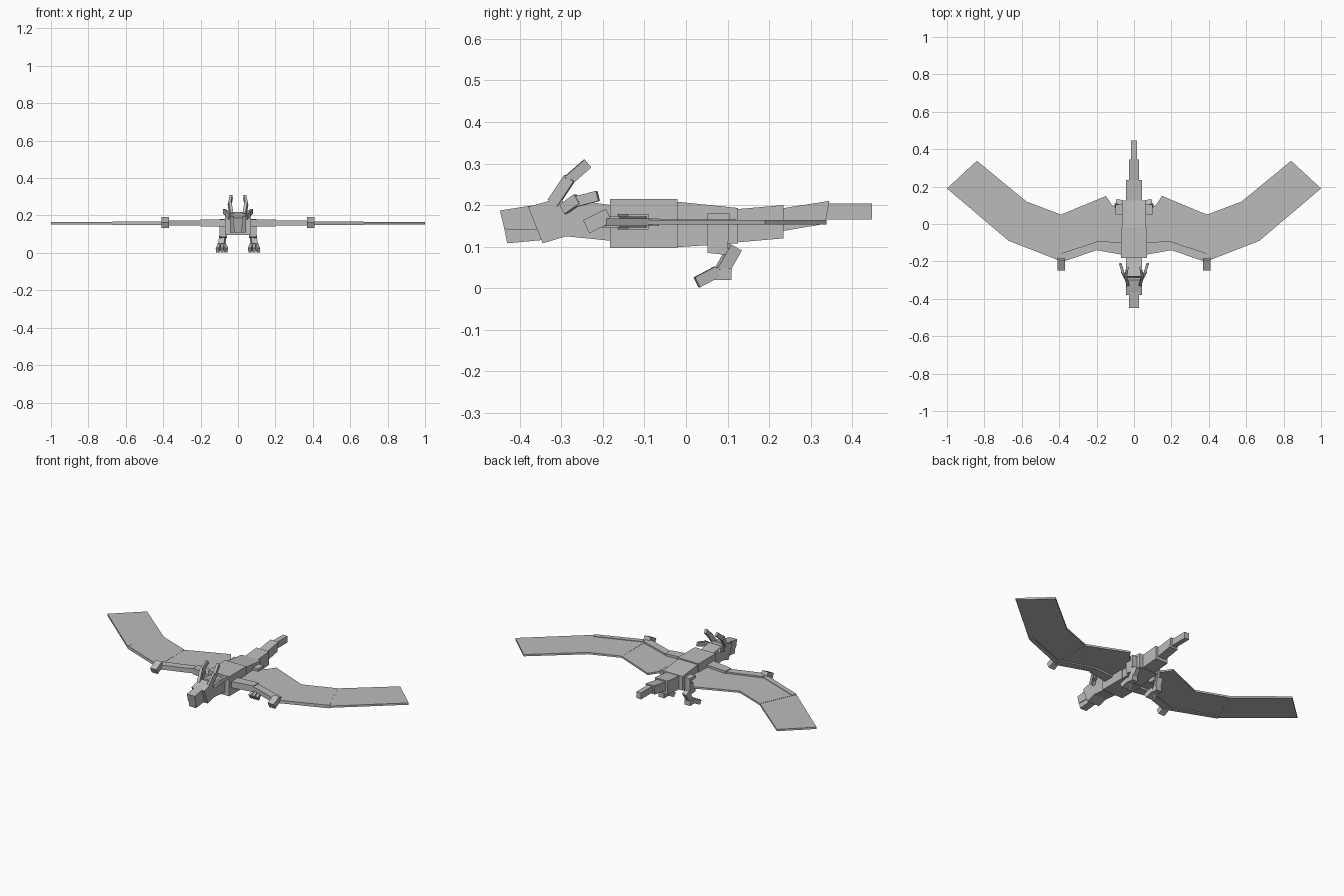
import bpy, bmesh
from mathutils import Vector

cube = bpy.data.objects.get("Cube")
if cube:
    bpy.data.objects.remove(cube, do_unlink=True)

grey = bpy.data.materials.new("stone grey")
grey.use_nodes = True
colour = (0.5, 0.5, 0.5, 1)
grey.diffuse_color = colour
grey.node_tree.nodes["Principled BSDF"].inputs["Base Color"].default_value = colour


def finish(name, bm, mirror):
    bmesh.ops.recalc_face_normals(bm, faces=bm.faces)
    mesh = bpy.data.meshes.new(name)
    bm.to_mesh(mesh)
    bm.free()
    mesh.materials.append(grey)
    obj = bpy.data.objects.new(name, mesh)
    bpy.context.collection.objects.link(obj)
    if mirror:
        mod = obj.modifiers.new("Mirror", 'MIRROR')
        mod.use_mirror_merge = False
    return obj


def slab(name, lower, upper, mirror=False):
    """Join two matching outlines into a closed solid."""
    bm = bmesh.new()
    a = [bm.verts.new(p) for p in lower]
    b = [bm.verts.new(p) for p in upper]
    bm.faces.new(a)
    bm.faces.new(b)
    for i in range(len(a)):
        j = (i + 1) % len(a)
        bm.faces.new((a[i], a[j], b[j], b[i]))
    return finish(name, bm, mirror)


def side_block(name, outline, x0, x1, mirror=False):
    """Side outline (y, z) extruded across x."""
    return slab(name, [(x0, y, z) for y, z in outline],
                [(x1, y, z) for y, z in outline], mirror)


def plate(name, outline, z0, z1):
    """Plan outline (x, y) extruded in z, on both sides."""
    return slab(name, [(x, y, z0) for x, y in outline],
                [(x, y, z1) for x, y in outline], True)


def beam(name, start, end, width, height):
    """Square-ended bar between two points, on both sides."""
    start, end = Vector(start), Vector(end)
    along = (end - start).normalized()
    across = along.cross(Vector((0, 0, 1))).normalized() * width / 2
    up = across.cross(along).normalized() * height / 2
    ring = [across + up, across - up, -across - up, -across + up]
    return slab(name, [start + r for r in ring], [end + r for r in ring], True)


# Body and tail
side_block("chest", [(-.183, .097), (-.02, .097), (-.02, .215), (-.183, .215)], -.07, .07)
side_block("hips", [(-.02, .099), (.125, .108), (.125, .193), (-.02, .208)], -.065, .065)
side_block("tail_base", [(.12, .11), (.235, .12), (.235, .2), (.12, .19)], -.042, .042)
side_block("tail_middle", [(.23, .137), (.335, .155), (.345, .21), (.23, .192)], -.027, .027)
side_block("tail_tip", [(.335, .165), (.447, .165), (.447, .204), (.335, .204)], -.015, .015)

# Neck and head
side_block("neck", [(-.3, .126), (-.18, .114), (-.18, .2), (-.28, .214)], -.042, .042)
side_block("skull", [(-.345, .108), (-.265, .132), (-.3, .218), (-.38, .196)], -.042, .042)
side_block("upper_jaw", [(-.437, .142), (-.35, .14), (-.364, .2), (-.448, .187)], -.026, .026)
side_block("lower_jaw", [(-.43, .108), (-.345, .116), (-.35, .145), (-.437, .142)], -.022, .022)

# Horns and ears
beam("horn_lower", (.035, -.32, .205), (.045, -.28, .265), .016, .028)
beam("horn_upper", (.045, -.285, .258), (.036, -.237, .3), .014, .025)
beam("ear_lower", (.042, -.295, .19), (.06, -.26, .215), .016, .026)
beam("ear_upper", (.056, -.27, .207), (.073, -.212, .222), .014, .025)

# Wing bones
plate("upper_arm", [(.06, -.165), (.2, -.14), (.2, -.09), (.06, -.1)], .141, .178)
plate("forearm", [(.2, -.14), (.39, -.205), (.4, -.16), (.2, -.095)], .146, .173)
plate("wing_finger", [(.38, -.203), (.67, -.09), (.66, -.065), (.38, -.17)], .15, .168)
beam("wing_thumb", (.39, -.185, .175), (.39, -.24, .148), .04, .035)

# Wing membranes
plate("inner_membrane", [(.06, -.13), (.2, -.11), (.39, -.19), (.39, .05),
                         (.15, .15), (.12, .105), (.06, .06)], .153, .164)
plate("middle_membrane", [(.39, -.19), (.67, -.088), (.575, .12), (.39, .05)], .154, .165)
plate("outer_membrane", [(.67, -.09), (1, .19), (.84, .338), (.575, .12)], .153, .164)

# Legs and spread toes
side_block("thigh", [(.052, .085), (.1, .08), (.105, .18), (.05, .18)], .058, .098, True)
beam("shin", (.08, .118, .098), (.088, .085, .04), .032, .03)
side_block("foot", [(.06, .02), (.11, .02), (.11, .048), (.06, .05)], .068, .104, True)
for side, reach in (("inner", -.024), ("middle", 0), ("outer", .024)):
    beam(side + "_toe", (.086 + reach * .5, .075, .04),
         (.086 + reach, .026, .014), .016, .027)
